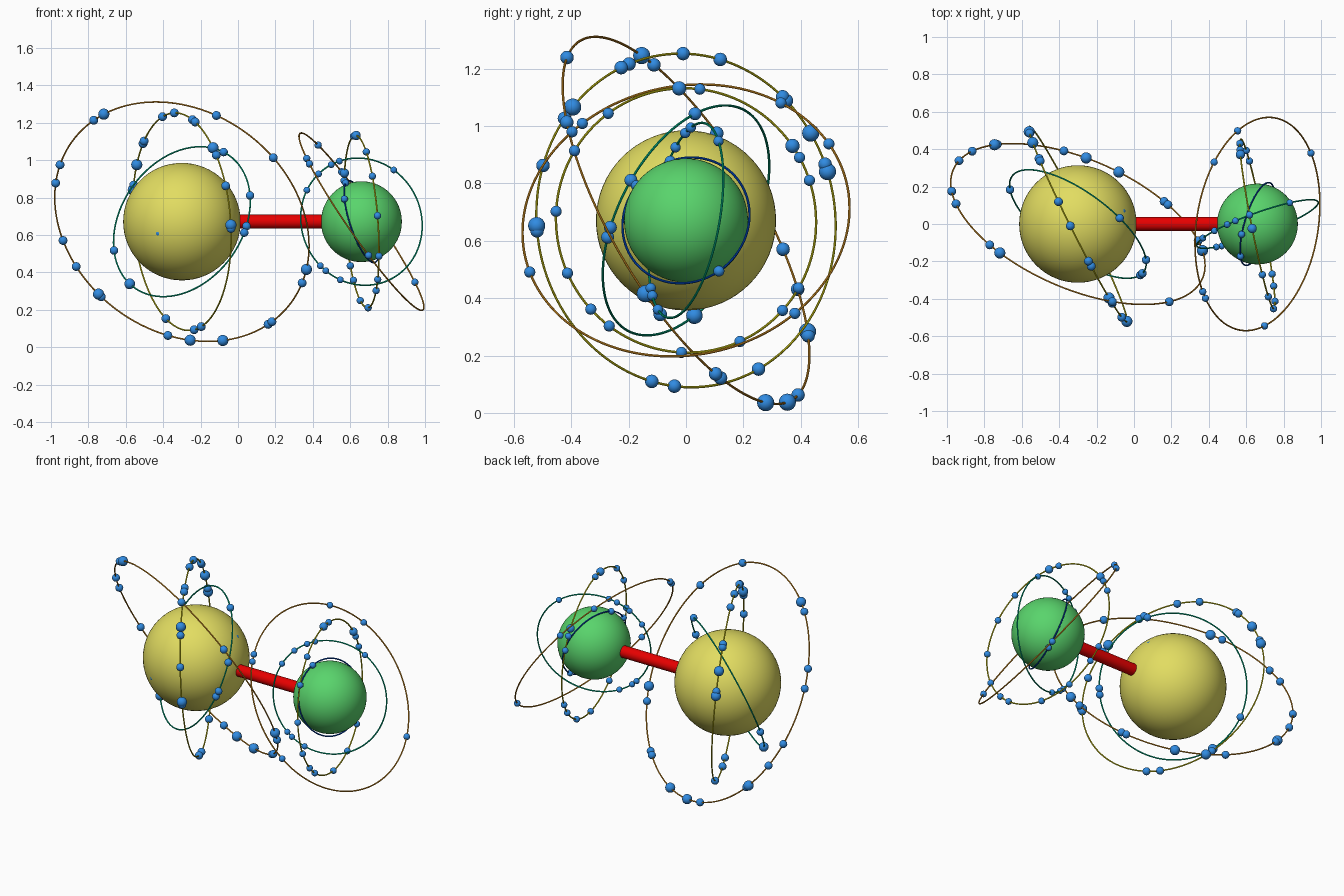
import bpy
from math import radians, sin, cos
from mathutils import Vector

if "Cube" in bpy.data.objects:
    bpy.data.objects.remove(bpy.data.objects["Cube"], do_unlink=True)


def material(name, r, g, b):
    m = bpy.data.materials.new(name)
    m.use_nodes = True
    m.diffuse_color = (r, g, b, 1)
    m.node_tree.nodes["Principled BSDF"].inputs["Base Color"].default_value = (r, g, b, 1)
    return m


yellow = material("pale yellow", 0.76, 0.72, 0.12)
green = material("leaf green", 0.10, 0.66, 0.15)
red = material("red", 0.80, 0.0, 0.0)
blue = material("electron blue", 0.03, 0.26, 0.76)
orange = material("orange", 0.75, 0.32, 0.02)
olive = material("olive yellow", 0.70, 0.64, 0.01)
teal = material("teal", 0.0, 0.50, 0.27)
navy = material("deep blue", 0.0, 0.07, 0.60)


def finish(name, mat):
    ob = bpy.context.object
    ob.name = name
    ob.data.materials.append(mat)
    bpy.ops.object.shade_smooth_by_angle()
    return ob


def ball(name, centre, radius, mat, segments=64):
    bpy.ops.mesh.primitive_uv_sphere_add(segments=segments, ring_count=segments // 2,
                                         radius=radius, location=centre)
    return finish(name, mat)


# Electrons share one mesh, scaled per ring
electron_mesh = ball("electron_source", (0, 0, 0), 1, blue, 24).data
electron_mesh.name = "electron"
bpy.data.objects.remove(bpy.data.objects["electron_source"], do_unlink=True)


def orbit(name, centre, radius, normal, mat, size, axis, angles, large=()):
    """Circular ring with electrons placed at angles seen along the given axis."""
    centre, n = Vector(centre), Vector(normal).normalized()
    bpy.ops.mesh.primitive_torus_add(
        location=centre, rotation=n.to_track_quat('Z', 'Y').to_euler(),
        major_radius=radius, minor_radius=0.0043, major_segments=128, minor_segments=8)
    finish(name + "_ring", mat)
    u, v = [i for i in range(3) if i != axis]
    for a in angles:
        d = Vector((0, 0, 0))
        d[u], d[v] = cos(radians(a)), sin(radians(a))
        d[axis] = -(d[u] * n[u] + d[v] * n[v]) / n[axis]
        ob = bpy.data.objects.new(name + "_electron", electron_mesh)
        ob.location = centre + d.normalized() * radius
        ob.scale = (size * (1.27 if a in large else 1),) * 3
        bpy.context.collection.objects.link(ob)


# Nuclei and the bond between them
big = (-0.30, 0, 0.671)
small = (0.66, 0, 0.671)
ball("large_nucleus", big, 0.314, yellow)
ball("small_nucleus", small, 0.216, green)
bpy.ops.mesh.primitive_cylinder_add(vertices=48, radius=0.037, depth=0.6,
                                    location=(0.25, 0, 0.671), rotation=(0, radians(90), 0))
finish("bond_rod", red)

X, Y, Z = 0, 1, 2

# Orbits of the large nucleus
orbit("large_outer", big, 0.727, (0.354, 0.806, 0.474), orange, 0.0235, Y,
      [35, 72, 126, 131, 155, 163, 189, 203, 221, 223, 263, 274, 289, 310, 312, 333, 339],
      large=(126, 221, 274, 289, 339))
orbit("large_third", big, 0.583, (0.892, 0.446, 0.07), olive, 0.0235, X,
      [19, 22, 35, 50, 52, 78, 91, 110, 113, 135, 140, 159, 182, 184, 258, 266, 296],
      large=(19, 35, 135, 182))
orbit("large_second", big, 0.435, (0.542, 0.745, -0.389), teal, 0.0225, Y,
      [21, 59, 203, 230, 350, 356], large=(230,))
orbit("large_inner", big, 0.29, (-0.595, 0.093, 0.797), navy, 0.0255, Z,
      [16, 245])

# Orbits of the small nucleus
orbit("small_outer", small, 0.575, (0.813, -0.13, 0.565), orange, 0.0195, Z,
      [53, 102, 125, 231, 235, 274])
orbit("small_third", small, 0.462, (0.976, 0.19, 0.07), olive, 0.0195, X,
      [18, 29, 35, 84, 93, 126, 148, 176, 204, 223, 234, 268, 294, 317, 329],
      large=(35, 93))
orbit("small_second", small, 0.345, (0.336, -0.926, 0.17), teal, 0.018, Y,
      [58, 110, 118, 132, 150, 227, 234, 250])
orbit("small_inner", small, 0.23, (0.91, -0.27, 0.30), navy, 0.019, X,
      [105, 145, 303])
